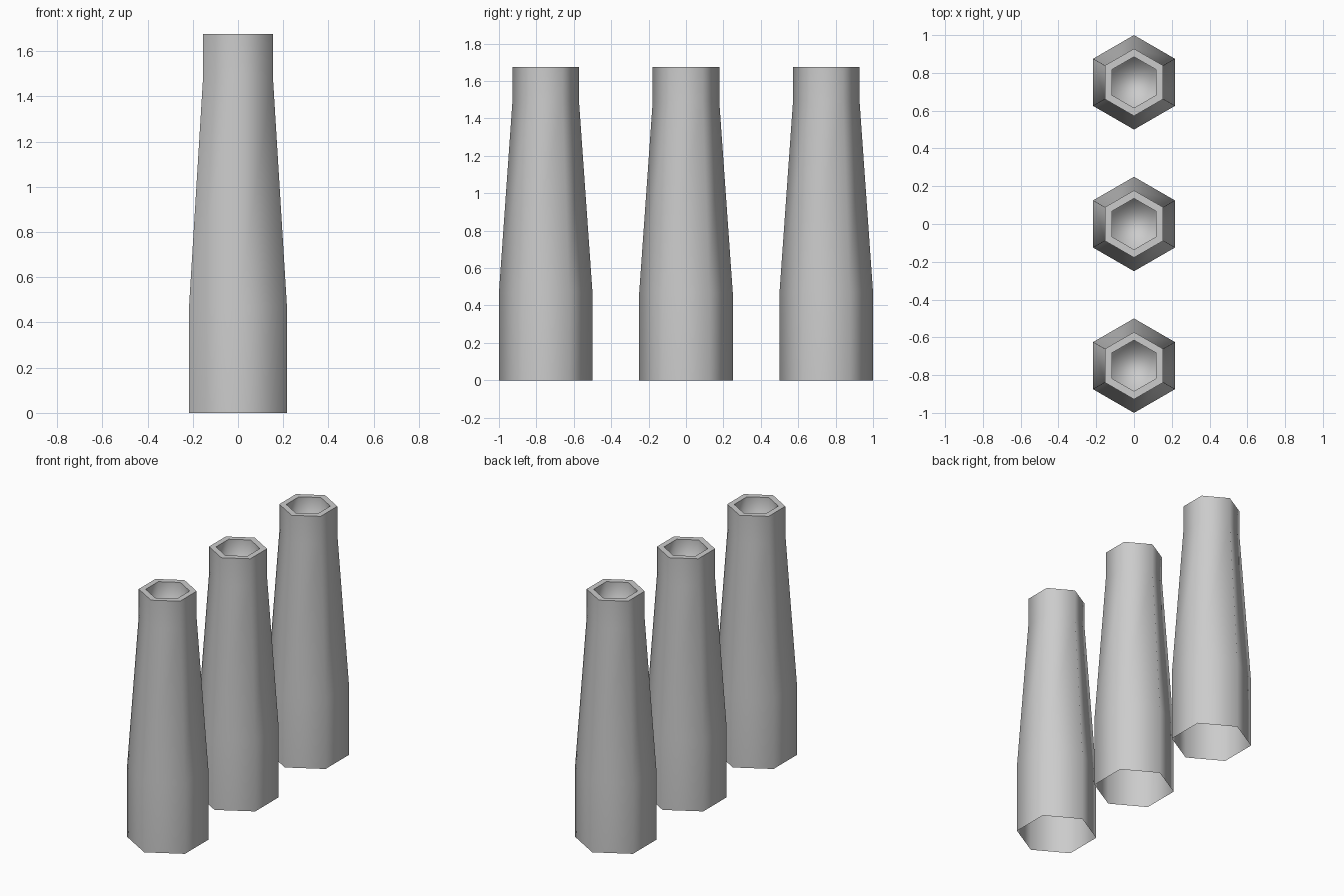
import bpy, bmesh, math

if "Cube" in bpy.data.objects:
    bpy.data.objects.remove(bpy.data.objects["Cube"])

SIDES = 6
# (radius, height): outer shell from the open base up, over the rim and down into the flue
PROFILE = [(0.25, 0.0), (0.25, 0.47), (0.178, 1.49), (0.178, 1.675),
           (0.135, 1.675), (0.135, 1.46)]
RIM_RINGS = (3, 4)  # hard edges either side of the flat rim


def ring(bm, r, z):
    # corners point along +y and -y
    return [bm.verts.new((r * math.cos(a), r * math.sin(a), z))
            for a in (math.pi / 2 + i * math.tau / SIDES for i in range(SIDES))]


def chimney_mesh():
    bm = bmesh.new()
    rings = [ring(bm, r, z) for r, z in PROFILE]
    for low, high in zip(rings, rings[1:]):
        for i in range(SIDES):
            j = (i + 1) % SIDES
            bm.faces.new((low[i], low[j], high[j], high[i]))
    # flue floor
    bm.faces.new(rings[-1])
    for f in bm.faces:
        f.smooth = True
    # crisp rim
    for k in RIM_RINGS:
        for i in range(SIDES):
            bm.edges.get((rings[k][i], rings[k][(i + 1) % SIDES])).smooth = False
    mesh = bpy.data.meshes.new("chimney_pot")
    bm.to_mesh(mesh)
    bm.free()
    return mesh


# Row of three identical chimney pots
mesh = chimney_mesh()
for name, y in (("front", -0.75), ("middle", 0.0), ("back", 0.75)):
    pot = bpy.data.objects.new("chimney_pot_" + name, mesh)
    pot.location.y = y
    bpy.context.collection.objects.link(pot)
